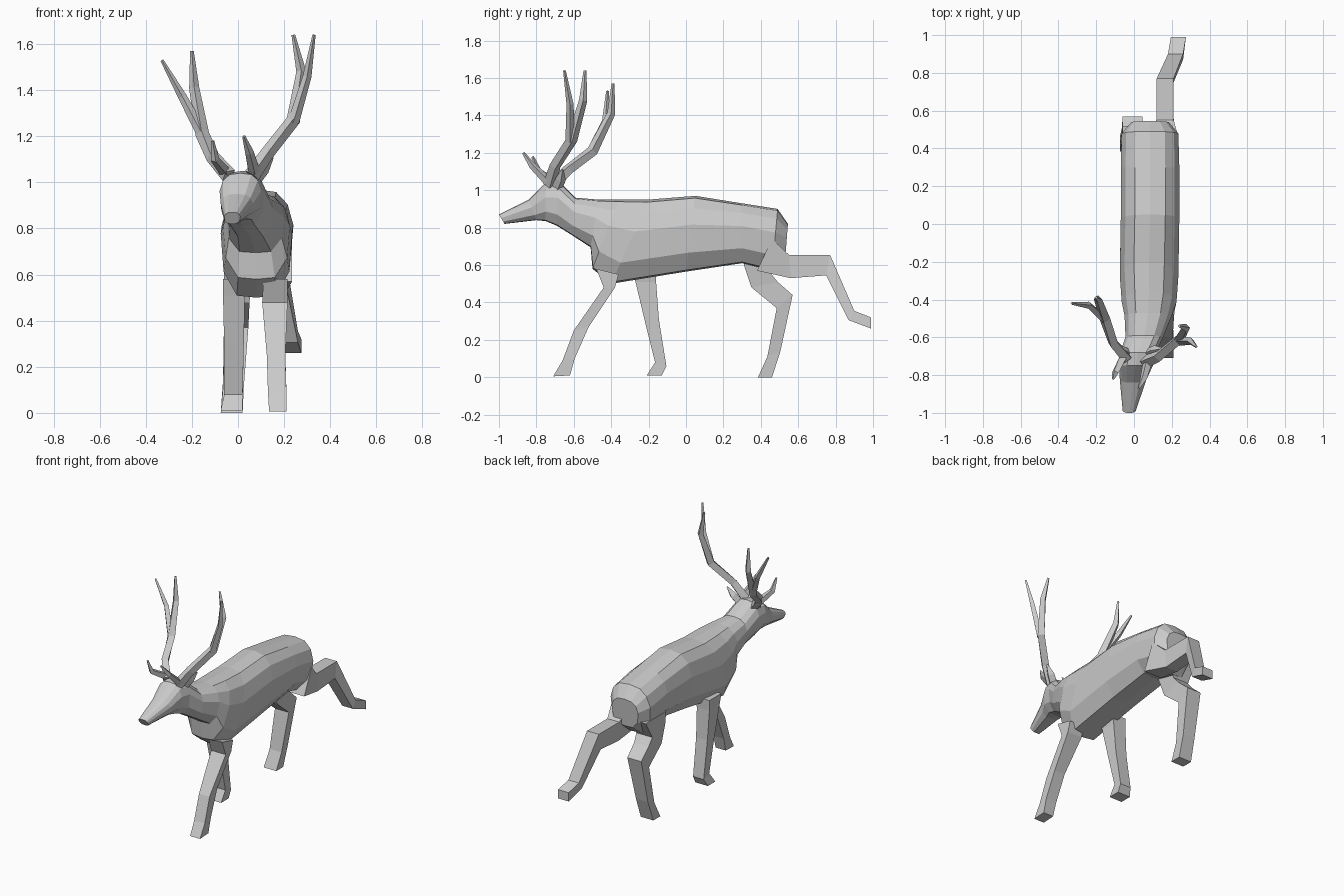
import bpy, bmesh
from mathutils import Vector


def loft(name, rings):
    """Skin a list of equal-length point rings into a closed flat-faced mesh."""
    bm = bmesh.new()
    vs = [[bm.verts.new(p) for p in r] for r in rings]
    n = len(vs[0])
    for a, b in zip(vs, vs[1:]):
        for i in range(n):
            j = (i + 1) % n
            bm.faces.new((a[i], a[j], b[j], b[i]))
    bm.faces.new(vs[0])
    bm.faces.new(vs[-1])
    bmesh.ops.recalc_face_normals(bm, faces=bm.faces)
    me = bpy.data.meshes.new(name)
    bm.to_mesh(me)
    bm.free()
    ob = bpy.data.objects.new(name, me)
    bpy.context.collection.objects.link(ob)
    return ob


# half cross-section: (width factor, height factor), mirrored into a full ring
HALF = [(0, 0), (.55, .02), (.92, .25), (1, .62), (.84, .84), (.52, .97), (0, 1)]
SECTION = HALF + [(-w, h) for w, h in HALF[-2:0:-1]]


def body_ring(yt, zt, yb, zb, cx, hw):
    return [(cx + w * hw, yb + (yt - yb) * h, zb + (zt - zb) * h) for w, h in SECTION]


def leg(name, rows):
    """Rows: front edge y, z, back edge y, z, then x range."""
    loft(name, [[(x0, y0, z0), (x1, y0, z0), (x1, y1, z1), (x0, y1, z1)]
                for y0, z0, y1, z1, x0, x1 in rows])


def tine(name, pts, radii):
    """Four-sided tapering tube along a path."""
    pts = [Vector(p) for p in pts]
    rings = []
    for i, p in enumerate(pts):
        d = (pts[min(i + 1, len(pts) - 1)] - pts[max(i - 1, 0)]).normalized()
        u = d.cross(Vector((0, 1, 0))).normalized()
        v = d.cross(u)
        r = radii[i]
        rings.append([p + u * r, p + v * r, p - u * r, p - v * r])
    loft(name, rings)


# head, neck and torso: top y, z / bottom y, z / centre x / half width
loft("body", [body_ring(*r) for r in [
    (-1.0, .87, -.97, .82, -.025, .035),
    (-.84, .95, -.80, .84, -.005, .07),
    (-.75, 1.04, -.75, .835, .01, .09),
    (-.68, 1.05, -.69, .81, .02, .095),
    (-.59, .96, -.61, .76, .055, .10),
    (-.47, .95, -.51, .695, .075, .125),
    (-.36, .95, -.50, .58, .08, .145),
    (-.20, .95, -.40, .50, .08, .155),
    (.05, .97, .00, .565, .085, .155),
    (.30, .93, .30, .61, .085, .155),
    (.49, .90, .46, .57, .085, .15),
    (.545, .82, .53, .63, .085, .10)]])

# legs
leg("front_leg_forward", [(-.48, .58, -.36, .55, .11, .215), (-.44, .48, -.38, .48, .105, .215),
                          (-.60, .25, -.52, .27, .125, .205), (-.66, .09, -.595, .10, .13, .21),
                          (-.71, .005, -.62, .01, .135, .21)])
leg("front_leg_standing", [(-.29, .58, -.16, .58, -.065, .04), (-.27, .51, -.16, .51, -.065, .03),
                           (-.22, .30, -.145, .31, -.06, .025), (-.165, .08, -.105, .06, -.06, .02),
                           (-.21, .01, -.13, .01, -.075, .02)])
leg("hind_leg_standing", [(.30, .68, .52, .68, -.06, .07), (.31, .60, .45, .56, -.06, .06),
                          (.35, .48, .49, .51, -.06, .05), (.485, .37, .57, .44, -.06, .045),
                          (.435, .11, .505, .14, -.065, .025), (.385, 0, .46, 0, -.075, .02)])
leg("hind_leg_extended", [(.38, .57, .46, .74, .10, .235), (.56, .53, .55, .655, .12, .21),
                          (.75, .545, .77, .655, .12, .21), (.87, .305, .90, .355, .18, .26),
                          (.99, .26, .99, .32, .195, .275)])

# antlers: main beam with long prong, second prong, brow tine
R, F = (.035, .03, .03, .022, .008), (.025, .019, .007)
tine("right_antler", [(.06, -.73, 1.03), (.13, -.70, 1.13), (.24, -.61, 1.27),
                      (.275, -.55, 1.48), (.24, -.54, 1.64)], R)
tine("right_prong", [(.24, -.62, 1.26), (.30, -.62, 1.46), (.33, -.65, 1.64)], F)
tine("left_antler", [(-.04, -.71, 1.03), (-.11, -.63, 1.11), (-.155, -.50, 1.21),
                     (-.19, -.40, 1.41), (-.20, -.39, 1.57)], R)
tine("left_prong", [(-.15, -.51, 1.20), (-.24, -.43, 1.37), (-.33, -.42, 1.53)], F)
tine("right_brow_tine", [(.07, -.74, 1.05), (.05, -.82, 1.13), (.025, -.87, 1.20)], F)
tine("left_brow_tine", [(-.06, -.71, 1.05), (-.10, -.79, 1.10), (-.11, -.82, 1.18)], F)

# ears
for side, s in (("right", 1), ("left", -1)):
    tine(side + "_ear", [(.02 + s * .05, -.69, 1.01), (.02 + s * .09, -.67, 1.06),
                         (.02 + s * .13, -.66, 1.11)], (.03, .028, .006))
